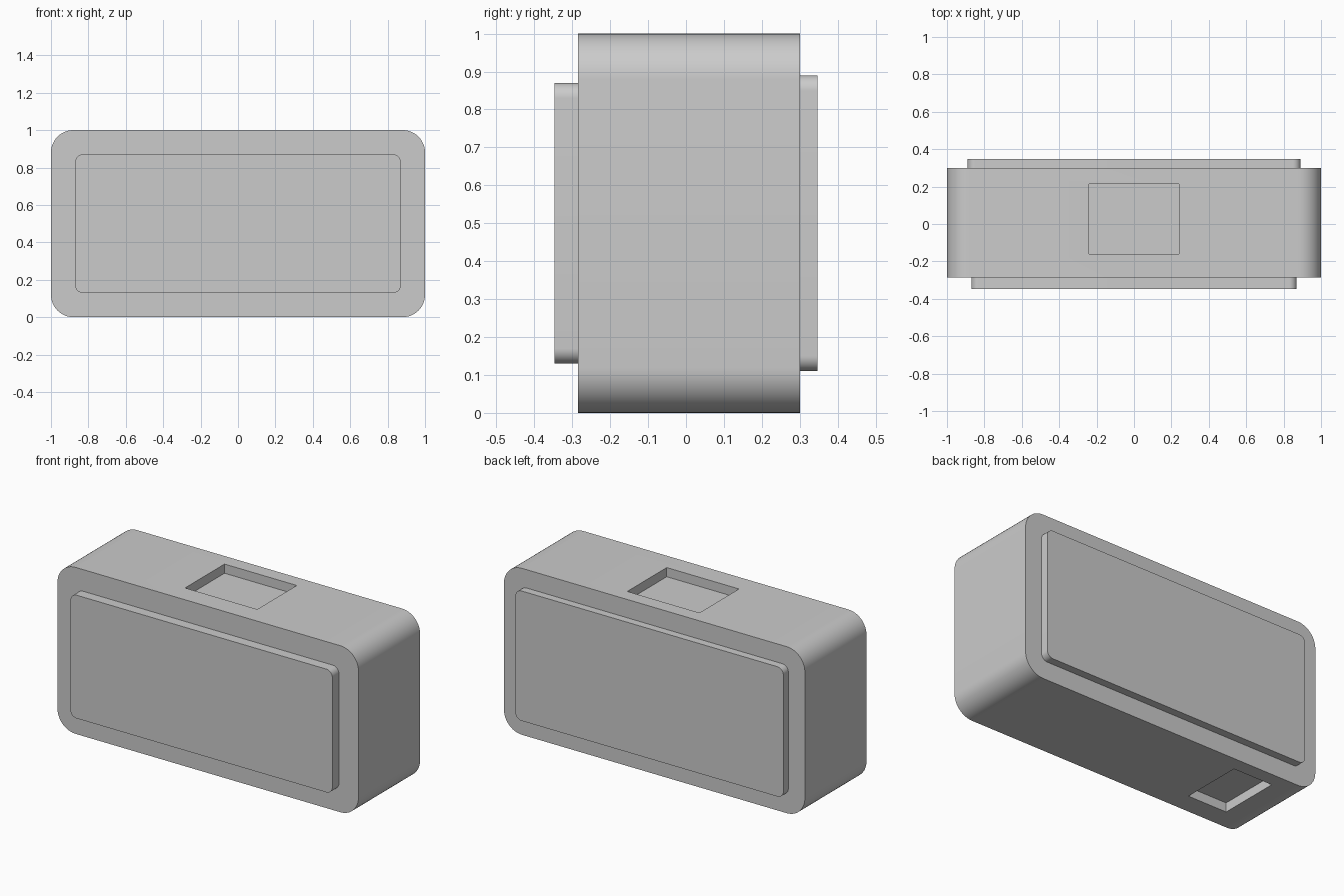
import bpy
import bmesh
from math import cos, sin, pi, radians
from mathutils import Vector

default_cube = bpy.data.objects.get("Cube")
if default_cube:
    bpy.data.objects.remove(default_cube, do_unlink=True)

# One plain grey for the whole case
grey = bpy.data.materials.new("light grey")
grey.use_nodes = True
colour = (0.6, 0.6, 0.6, 1)
grey.diffuse_color = colour
grey.node_tree.nodes["Principled BSDF"].inputs["Base Color"].default_value = colour


def finish(name, bm):
    bmesh.ops.recalc_face_normals(bm, faces=bm.faces)
    mesh = bpy.data.meshes.new(name)
    bm.to_mesh(mesh)
    bm.free()
    mesh.materials.append(grey)
    obj = bpy.data.objects.new(name, mesh)
    bpy.context.collection.objects.link(obj)
    return obj


def select_only(obj):
    bpy.ops.object.select_all(action='DESELECT')
    obj.select_set(True)
    bpy.context.view_layer.objects.active = obj


def rounded_slab(name, half_x, half_z, radius, y0, y1, steps=12):
    """Rounded rectangle in the xz plane, extruded along y."""
    bm = bmesh.new()
    outline = []
    corners = [(1, 1), (-1, 1), (-1, -1), (1, -1)]
    for i, (sx, sz) in enumerate(corners):
        for k in range(steps + 1):
            a = (i + k / steps) * pi / 2
            x = sx * (half_x - radius) + radius * cos(a)
            z = 0.5 + sz * (half_z - radius) + radius * sin(a)
            outline.append(bm.verts.new((x, y0, z)))
    cap = bm.faces.new(outline)
    ext = bmesh.ops.extrude_face_region(bm, geom=[cap], use_keep_orig=True)
    moved = [v for v in ext["geom"] if isinstance(v, bmesh.types.BMVert)]
    bmesh.ops.translate(bm, verts=moved, vec=(0, y1 - y0, 0))
    return finish(name, bm)


def cut_recess(target, low, high):
    """Cut a box-shaped pocket out of the target."""
    low, high = Vector(low), Vector(high)
    bm = bmesh.new()
    bmesh.ops.create_cube(bm, size=1)
    bmesh.ops.scale(bm, verts=bm.verts, vec=high - low)
    bmesh.ops.translate(bm, verts=bm.verts, vec=(low + high) / 2)
    cutter = finish("recess_cutter", bm)
    cutter.hide_render = True
    mod = target.modifiers.new("recess", 'BOOLEAN')
    mod.operation = 'DIFFERENCE'
    mod.solver = 'EXACT'
    mod.object = cutter
    select_only(target)
    bpy.ops.object.modifier_apply(modifier=mod.name)
    bpy.data.objects.remove(cutter, do_unlink=True)


# Main case and the raised panels on its front and back
body = rounded_slab("case_body", 1, 0.5, 0.12, -0.285, 0.3)
front = rounded_slab("front_panel", 0.87, 0.37, 0.04, -0.347, -0.285)
back = rounded_slab("back_panel", 0.89, 0.39, 0.04, 0.3, 0.347)

# Pockets in the top and, off to one side, the underside
depth = 0.055
cut_recess(body, (-0.24, -0.16, 1 - depth), (0.24, 0.215, 1.1))
cut_recess(body, (-0.77, -0.16, -0.1), (-0.51, 0.215, depth))

for obj in (body, front, back):
    select_only(obj)
    bpy.ops.object.shade_smooth_by_angle(angle=radians(30))
